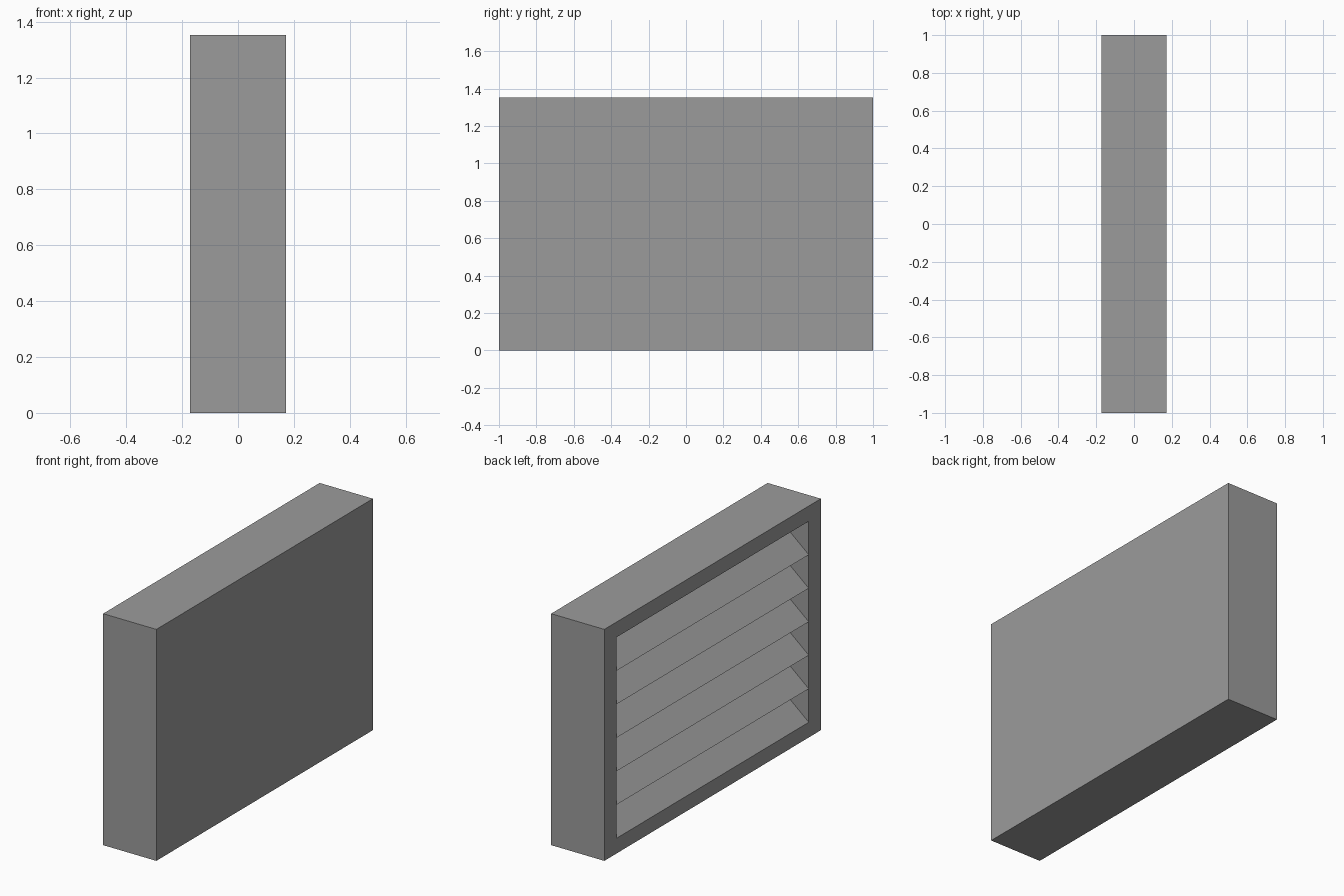
import bpy, bmesh
from mathutils import Vector

if "Cube" in bpy.data.objects:
    bpy.data.objects.remove(bpy.data.objects["Cube"])

HX, HY, H = 0.172, 1.0, 1.353        # half depth, half width, height
OY, OZ = 0.888, 0.089                # opening half width, rim height
SLATS, DEPTH = 6, 0.233

bm = bmesh.new()

# Solid casing
bmesh.ops.create_cube(bm, size=1)
for v in bm.verts:
    v.co = Vector((v.co.x * 2 * HX, v.co.y * 2 * HY, (v.co.z + 0.5) * H))

# Rim around the opening on the -x side
bm.normal_update()
panel = min(bm.faces, key=lambda f: f.calc_center_median().x)
bmesh.ops.inset_region(bm, faces=[panel], thickness=0.05)
for v in panel.verts:
    v.co.y = OY if v.co.y > 0 else -OY
    v.co.z = H - OZ if v.co.z > H / 2 else OZ

# Cut the opening into horizontal strips, one for each slat
pitch = (H - 2 * OZ) / SLATS
strips = [panel]
for i in range(1, SLATS):
    geom = strips + list({e for f in strips for e in f.edges}) + list({v for f in strips for v in f.verts})
    cut = bmesh.ops.bisect_plane(bm, geom=geom, plane_co=(0, 0, OZ + i * pitch), plane_no=(0, 0, 1))
    strips = [g for g in cut["geom"] if isinstance(g, bmesh.types.BMFace)]

# Tilt every strip inwards along its top edge to form louvre slats
for strip in strips:
    new = bmesh.ops.extrude_face_region(bm, geom=[strip])["geom"]
    verts = [g for g in new if isinstance(g, bmesh.types.BMVert)]
    middle = sum(v.co.z for v in verts) / len(verts)
    for v in verts:
        if v.co.z > middle:
            v.co.x += DEPTH
    if strip.is_valid:
        bmesh.ops.delete(bm, geom=[strip], context='FACES_ONLY')
bmesh.ops.remove_doubles(bm, verts=bm.verts[:], dist=0.0005)
bmesh.ops.recalc_face_normals(bm, faces=bm.faces[:])

mesh = bpy.data.meshes.new("louvred_vent")
bm.to_mesh(mesh)
bm.free()

# Dark grey finish
grey = bpy.data.materials.new("dark_grey")
grey.diffuse_color = (0.33, 0.33, 0.33, 1)
grey.use_nodes = True
grey.node_tree.nodes["Principled BSDF"].inputs["Base Color"].default_value = grey.diffuse_color
mesh.materials.append(grey)
bpy.context.collection.objects.link(bpy.data.objects.new("louvred_vent", mesh))
